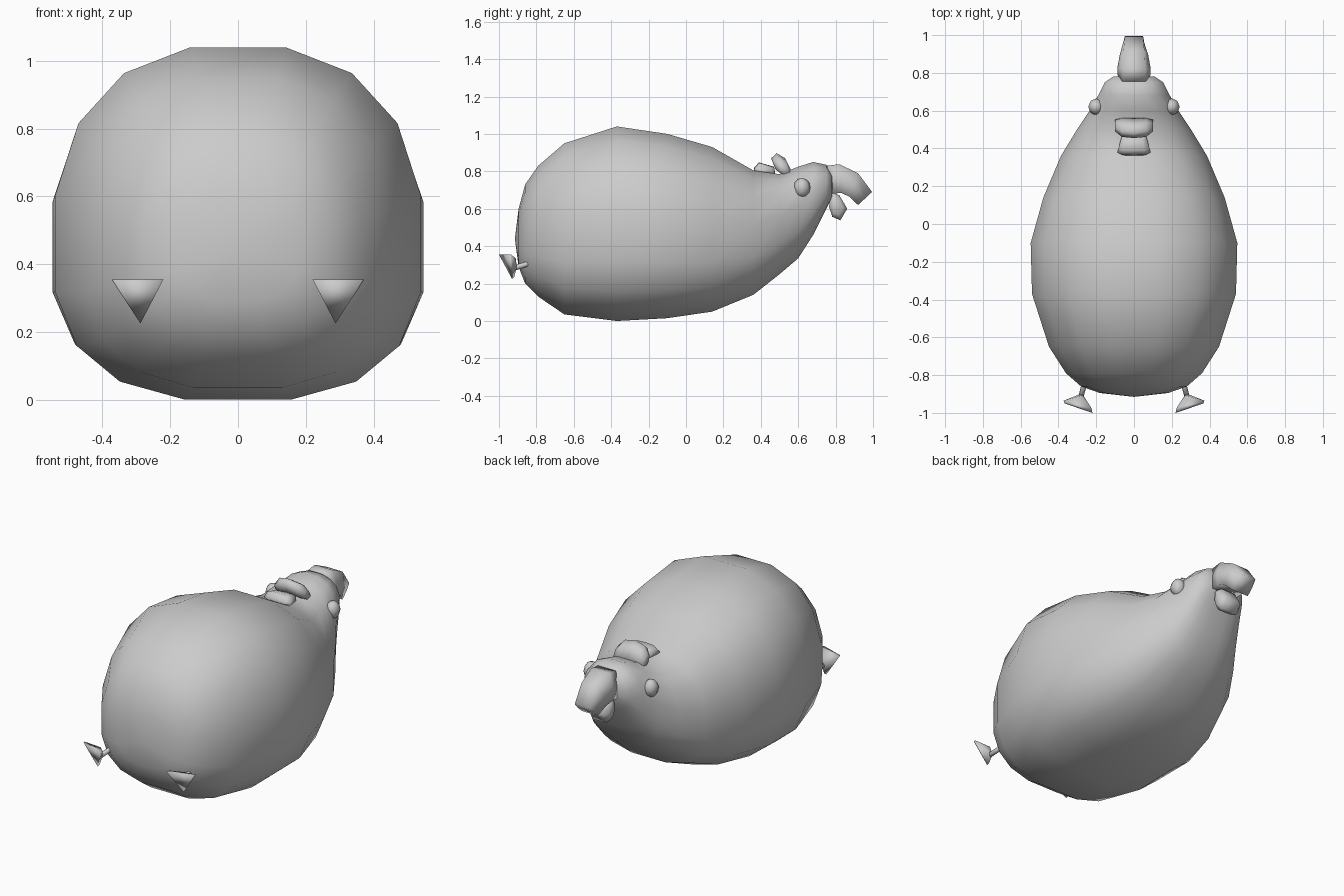
import bpy, bmesh, math
from mathutils import Vector

if "Cube" in bpy.data.objects:
    bpy.data.objects.remove(bpy.data.objects["Cube"])


def finish(name, bm):
    bmesh.ops.recalc_face_normals(bm, faces=bm.faces)
    me = bpy.data.meshes.new(name)
    bm.to_mesh(me)
    bm.free()
    for p in me.polygons:
        p.use_smooth = True
    ob = bpy.data.objects.new(name, me)
    bpy.context.collection.objects.link(ob)
    return ob


def loft(name, rings, tips=None):
    """Skin closed rings of points; ends closed by a fan to a tip or by a face."""
    bm = bmesh.new()
    vs = [[bm.verts.new(p) for p in r] for r in rings]
    n = len(vs[0])
    for a, b in zip(vs, vs[1:]):
        for i in range(n):
            bm.faces.new((a[i], a[(i + 1) % n], b[(i + 1) % n], b[i]))
    for k, ring in enumerate((vs[0], vs[-1])):
        if tips:
            t = bm.verts.new(tips[k])
            for i in range(n):
                bm.faces.new((ring[i], ring[(i + 1) % n], t))
        else:
            bm.faces.new(ring)
    return finish(name, bm)


def section(y, zb, zt, hw, n=16):
    """Rounded, slightly bottom-heavy cross-section with a flat top and bottom."""
    zm = zb + (zt - zb) * 0.43
    out = []
    for i in range(n):
        a = 2 * math.pi * (i + 0.5) / n
        c, s = math.cos(a), math.sin(a)
        e = 2.4 if s > 0 else 2.6
        top = math.sin(math.pi * (0.5 - 1 / n)) ** (2 / e)
        side = math.cos(math.pi / n) ** (2 / e)
        h = (zt - zm) if s > 0 else (zm - zb)
        out.append((math.copysign(hw * abs(c) ** (2 / e) / side, c), y,
                    zm + math.copysign(h * abs(s) ** (2 / e) / top, s)))
    return out


def hull(name, pts):
    bm = bmesh.new()
    for p in pts:
        bm.verts.new(p)
    bmesh.ops.convex_hull(bm, input=bm.verts)
    return finish(name, bm)


def lump(name, profile, half_width, inner=0.6, droop=0.0, taper=0.0):
    """Side outline (y, z) swept across x, shrinking and drooping toward the sides."""
    cy = sum(p[0] for p in profile) / len(profile)
    cz = sum(p[1] for p in profile) / len(profile)
    rings = []
    for fx in (-1, -0.65, 0, 0.65, 1):
        s = inner if abs(fx) == 1 else 1
        rings.append([(fx * half_width * (1 - taper * (y - cy)),
                       cy + (y - cy) * s + droop * fx * fx * 0.5,
                       cz + (z - cz) * s - droop * fx * fx) for y, z in profile])
    return loft(name, rings)


# Plump body and head: y, bottom z, top z, half width
body = [(-0.895, 0.29, 0.60, 0.18), (-0.86, 0.20, 0.73, 0.28),
        (-0.79, 0.13, 0.83, 0.36), (-0.65, 0.035, 0.95, 0.45),
        (-0.37, 0.0, 1.04, 0.54), (-0.10, 0.015, 1.0, 0.547),
        (0.14, 0.05, 0.93, 0.48), (0.36, 0.14, 0.805, 0.387),
        (0.50, 0.25, 0.785, 0.302), (0.60, 0.335, 0.825, 0.235),
        (0.68, 0.46, 0.85, 0.19), (0.75, 0.60, 0.835, 0.155),
        (0.78, 0.66, 0.79, 0.11)]
loft("body", [section(*r) for r in body],
     [(0, -0.915, 0.44), (0, 0.79, 0.73)])

# Hooked upper beak: top and bottom points (y, z), half widths top and bottom
beak = [((0.755, 0.83), (0.78, 0.68), 0.06, 0.085),
        ((0.82, 0.838), (0.83, 0.685), 0.06, 0.088),
        ((0.92, 0.79), (0.872, 0.665), 0.055, 0.075),
        ((0.995, 0.69), (0.92, 0.62), 0.048, 0.055)]
rings = []
for t, b, wt, wb in beak:
    my, mz = (t[0] + b[0]) / 2, (t[1] + b[1]) / 2
    rings.append([(-wt, *t), (wt, *t), (wb, my, mz), (wb, *b), (-wb, *b), (-wb, my, mz)])
loft("beak", rings)

# Wattle under the beak
lump("wattle", [(0.775, 0.69), (0.82, 0.672), (0.862, 0.60), (0.825, 0.538),
                (0.782, 0.557), (0.765, 0.61)], 0.07)

# Two comb lobes on the crown
lump("comb_rear", [(0.36, 0.785), (0.365, 0.82), (0.39, 0.848), (0.47, 0.825),
                   (0.48, 0.77)], 0.078, 0.75, 0.005, 2.5)
lump("comb_front", [(0.455, 0.87), (0.485, 0.897), (0.53, 0.87), (0.56, 0.81),
                    (0.53, 0.78), (0.475, 0.82)], 0.1, 0.6, 0.03)

for s, side in ((-1, "left"), (1, "right")):
    # Eye bead
    bm = bmesh.new()
    bmesh.ops.create_uvsphere(bm, u_segments=8, v_segments=6, radius=1)
    for v in bm.verts:
        v.co = Vector((s * 0.2 + v.co.x * 0.042, 0.62 + v.co.y * 0.045,
                       0.713 + v.co.z * 0.052))
    finish("eye_" + side, bm)

    # Thin leg
    a, b = Vector((s * 0.245, -0.78, 0.325)), Vector((s * 0.285, -0.93, 0.28))
    d = b - a
    bm = bmesh.new()
    bmesh.ops.create_cone(bm, cap_ends=True, segments=8, radius1=0.014,
                          radius2=0.014, depth=d.length)
    bm.transform(d.to_track_quat('Z', 'Y').to_matrix().to_4x4())
    bmesh.ops.translate(bm, verts=bm.verts, vec=(a + b) / 2)
    finish("leg_" + side, bm)

    # Triangular foot
    hull("foot_" + side, [
        (s * 0.373, -0.935, 0.355), (s * 0.368, -0.95, 0.355),
        (s * 0.225, -0.975, 0.355), (s * 0.22, -1.0, 0.355),
        (s * 0.288, -0.93, 0.225), (s * 0.283, -0.918, 0.235),
        (s * 0.27, -0.905, 0.29), (s * 0.295, -0.905, 0.29),
        (s * 0.283, -0.91, 0.335)])
